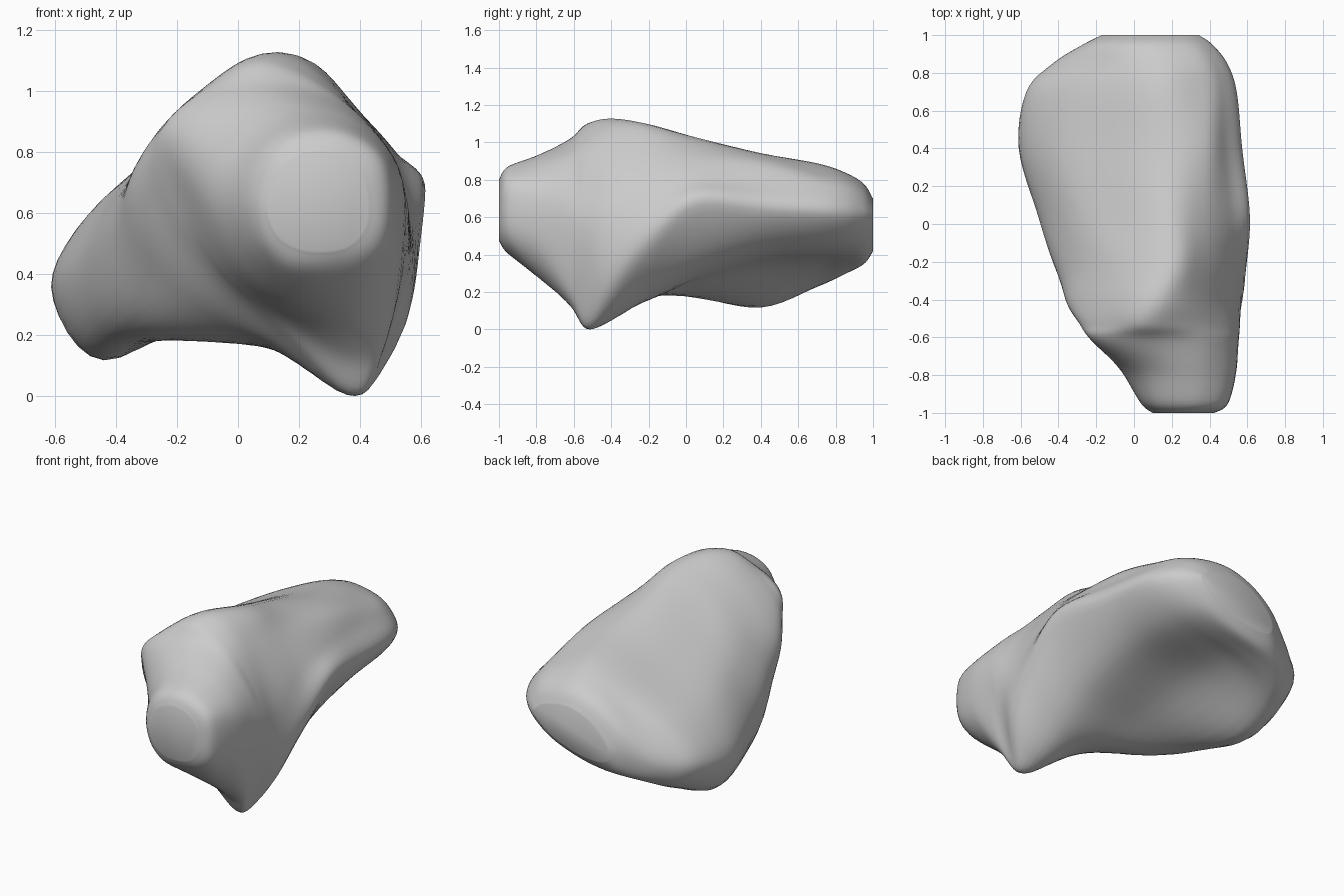
import bpy
import bmesh
from mathutils import Vector

if "Cube" in bpy.data.objects:
    bpy.data.objects.remove(bpy.data.objects["Cube"], do_unlink=True)

# Cross-sections (y, [(x, z), ...]) running from the right ridge over the top,
# down the left rim and back along the underside.
knob_sections = [
    (-1.0, [(.42, .57), (.41, .71), (.33, .79), (.23, .8), (.15, .76),
            (.11, .68), (.1, .6), (.14, .52), (.23, .48), (.35, .49)]),
    (-.95, [(.49, .54), (.48, .76), (.36, .86), (.22, .87), (.11, .82),
            (.05, .72), (.04, .6), (.09, .48), (.2, .41), (.4, .43)]),
    (-.78, [(.52, .44), (.53, .73), (.4, .89), (.22, .94), (.06, .89),
            (-.05, .76), (-.06, .6), (.02, .43), (.18, .31), (.39, .28)]),
    (-.62, [(.5, .24), (.55, .66), (.4, .92), (.14, 1.02), (-.09, .98),
            (-.22, .86), (-.17, .65), (-.05, .42), (.15, .26), (.38, .13)]),
    (-.53, [(.47, .12), (.56, .6), (.38, .94), (.1, 1.1), (-.1, 1.02),
            (-.28, .83), (-.24, .62), (-.08, .39), (.13, .22), (.36, .01)]),
    (-.4, [(.55, .24), (.55, .62), (.36, .97), (.13, 1.13), (-.13, .99),
           (-.34, .75), (-.34, .55), (-.18, .33), (.08, .18), (.35, .05)]),
]
body_sections = [
    (-.2, [(.59, .46), (.53, .73), (.37, .97), (.2, 1.1), (-.08, .98),
           (-.32, .76), (-.43, .52), (-.32, .24), (.06, .17), (.37, .19)]),
    (.05, [(.61, .66), (.52, .8), (.37, .95), (.17, 1.03), (-.12, .89),
           (-.37, .71), (-.51, .44), (-.4, .18), (0, .25), (.4, .33)]),
    (.4, [(.57, .64), (.49, .79), (.38, .91), (.15, .94), (-.16, .81),
          (-.46, .63), (-.61, .36), (-.44, .12), (-.05, .33), (.38, .42)]),
    (.7, [(.54, .62), (.47, .76), (.36, .84), (.14, .89), (-.15, .78),
          (-.42, .61), (-.57, .4), (-.42, .23), (-.05, .36), (.35, .44)]),
    (.85, [(.49, .61), (.43, .74), (.32, .81), (.12, .84), (-.1, .76),
           (-.32, .59), (-.43, .42), (-.33, .3), (-.02, .36), (.32, .45)]),
    (.95, [(.41, .6), (.37, .7), (.27, .76), (.1, .78), (-.08, .72),
           (-.22, .6), (-.27, .47), (-.21, .36), (0, .37), (.26, .46)]),
    (1.0, [(.34, .6), (.3, .66), (.22, .69), (.1, .7), (-.02, .66),
           (-.12, .58), (-.17, .5), (-.14, .43), (.02, .43), (.22, .5)]),
]


def blend(p, q, r, s, t):
    """Smooth curve from q to r, guided by the neighbours p and s."""
    return q + ((r - p) + (2 * p - 5 * q + 4 * r - s) * t
                + (3 * (q - r) + s - p) * t * t) * t / 2


def smooth_path(points, steps, closed):
    count = len(points)

    def pick(i):
        return points[i % count] if closed else points[max(0, min(i, count - 1))]

    path = []
    for i in range(count if closed else count - 1):
        for step in range(steps):
            path.append(blend(pick(i - 1), pick(i), pick(i + 1), pick(i + 2), step / steps))
    if not closed:
        path.append(points[-1])
    return path


def loft(name, sections, steps):
    """Skin a smooth closed surface through the cross-sections."""
    rings = [smooth_path([Vector((x, y, z)) for x, z in outline], steps, True)
             for y, outline in sections]
    strips = [smooth_path(list(line), steps, False) for line in zip(*rings)]
    floor = min(point.z for strip in strips for point in strip)
    bm = bmesh.new()
    grid = [[bm.verts.new(point - Vector((0, 0, floor))) for point in strip]
            for strip in strips]
    for i, strip in enumerate(grid):
        previous = grid[i - 1]
        for j in range(len(strip) - 1):
            bm.faces.new((previous[j], strip[j], strip[j + 1], previous[j + 1]))
    # Flat end caps
    for end in (0, -1):
        bm.faces.new([strip[end] for strip in grid])
    bmesh.ops.recalc_face_normals(bm, faces=bm.faces)
    mesh = bpy.data.meshes.new(name)
    bm.to_mesh(mesh)
    bm.free()
    obj = bpy.data.objects.new(name, mesh)
    bpy.context.collection.objects.link(obj)
    return obj


# Single matte grey
grey = bpy.data.materials.new("stone_grey")
grey.use_nodes = True
colour = (.6, .6, .6, 1)
grey.diffuse_color = colour
grey.node_tree.nodes["Principled BSDF"].inputs["Base Color"].default_value = colour

# Rounded body with its front knob, one continuous surface
body = loft("rounded_body", knob_sections + body_sections, 6)
body.data.materials.append(grey)
bpy.ops.object.select_all(action="DESELECT")
body.select_set(True)
bpy.context.view_layer.objects.active = body
bpy.ops.object.shade_smooth_by_angle(angle=.8)
